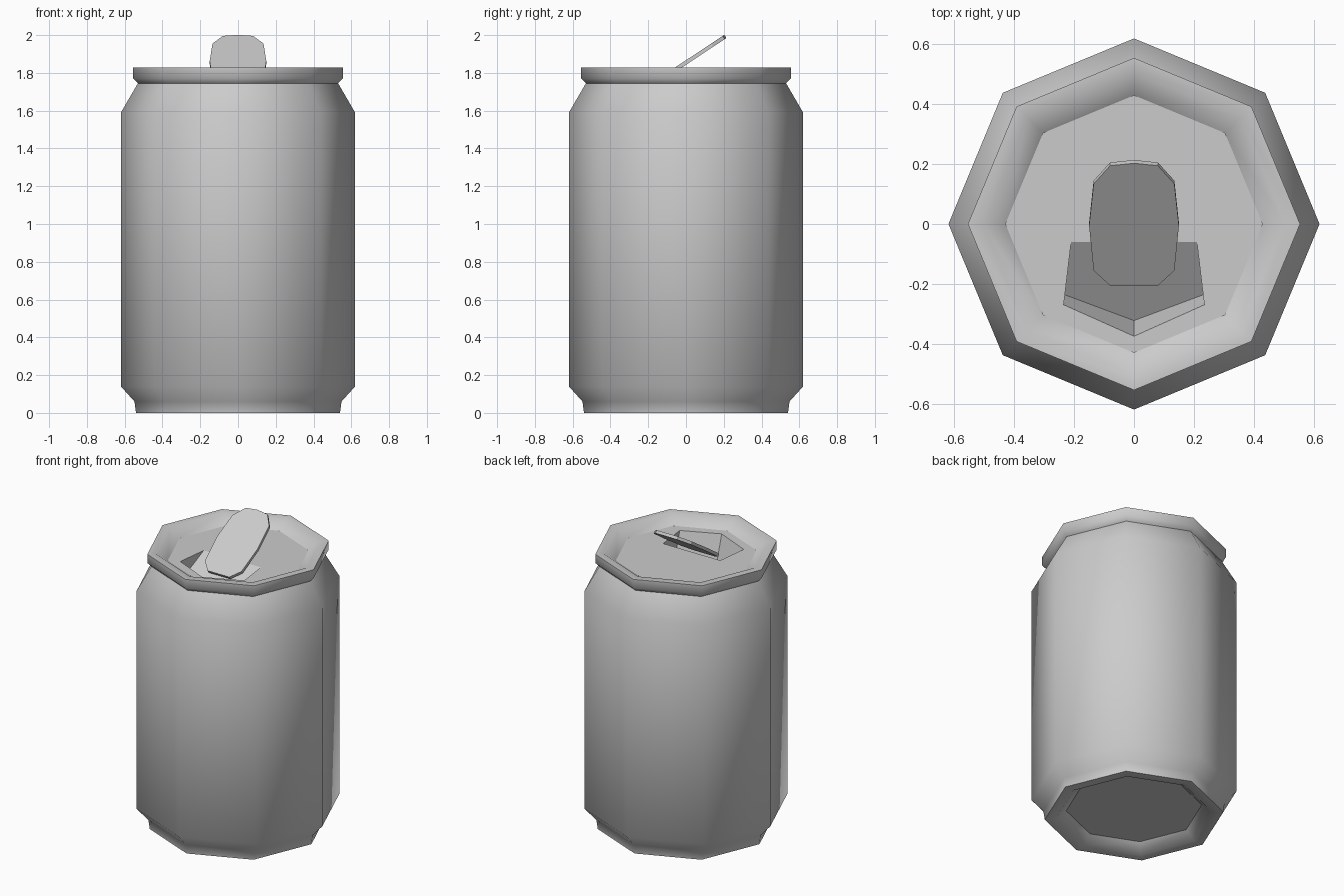
import bpy, bmesh
from math import sin, cos, tau, radians
from mathutils import Matrix, Vector

if "Cube" in bpy.data.objects:
    bpy.data.objects.remove(bpy.data.objects["Cube"])

SIDES = 8


def ring(r, z):
    return [Vector((r * cos(tau * i / SIDES), r * sin(tau * i / SIDES), z)) for i in range(SIDES)]


def make_object(name, verts, faces, smooth_angle=None):
    mesh = bpy.data.meshes.new(name)
    mesh.from_pydata([tuple(v) for v in verts], [], faces)
    obj = bpy.data.objects.new(name, mesh)
    bpy.context.collection.objects.link(obj)
    if smooth_angle:
        bpy.ops.object.select_all(action='DESELECT')
        obj.select_set(True)
        bpy.context.view_layer.objects.active = obj
        bpy.ops.object.shade_smooth_by_angle(angle=radians(smooth_angle))
    return obj


def lathe(name, profile):
    verts = [v for r, z in profile for v in ring(r, z)]
    faces = []
    for k in range(len(profile) - 1):
        for i in range(SIDES):
            j = (i + 1) % SIDES
            a, b = k * SIDES, (k + 1) * SIDES
            faces.append((a + i, a + j, b + j, b + i))
    return make_object(name, verts, faces, 50)


# Can wall: bottom lip, body, shoulder and top rim in one profile
LID_Z, BASE_Z = 1.775, 0.055
lathe("can_body", [
    (0.41, BASE_Z), (0.475, 0.0), (0.54, 0.0), (0.548, 0.06), (0.62, 0.14),
    (0.62, 1.59), (0.53, 1.745), (0.555, 1.77), (0.555, 1.828),
    (0.505, 1.828), (0.43, LID_Z)])

# Recessed base plate
make_object("base_plate", ring(0.41, BASE_Z), [tuple(reversed(range(SIDES)))])

# Lid with an opening whose flap is pushed down about its hinge
TILT = radians(33.5)
HINGE_Y = -0.06
opening = [Vector((x, y, LID_Z)) for x, y in
           [(0.21, HINGE_Y), (0.235, -0.27), (0, -0.375), (-0.235, -0.27), (-0.21, HINGE_Y)]]
pivot = Vector((0, HINGE_Y, LID_Z))
turn = Matrix.Rotation(TILT, 3, 'X')
pushed = [pivot + turn @ (v - pivot) for v in opening[1:4]]
lid_verts = ring(0.43, LID_Z) + opening + pushed      # 0-7, 8-12, 13-15
lid_faces = [
    (0, 1, 2, 3, 4, 12, 8),                           # behind the opening
    (0, 8, 9, 10, 6, 7), (4, 5, 6, 10, 11, 12),       # either side
    (8, 12, 15, 14, 13),                              # pushed-in flap
    (8, 13, 9), (12, 11, 15),                         # pocket sides
    (9, 13, 14, 10), (10, 14, 15, 11)]                # pocket front
make_object("lid", lid_verts, lid_faces)

# Pull tab: rounded plate, tilted parallel to the flap
half = [(0, 0.25), (0.08, 0.24), (0.135, 0.167), (0.15, 0), (0.135, -0.18), (0.08, -0.24)]
outline = half + [(-x, -0.24 if i == 0 else y) for i, (x, y) in enumerate(reversed(half[1:]))]
n = len(outline)
tab_turn = Matrix.Rotation(TILT, 3, 'X')
tab_verts = [tab_turn @ Vector((x, y, z)) + Vector((0, 0, 1.855))
             for z in (-0.01, 0.01) for x, y in outline]
tab_faces = [tuple(range(n)), tuple(reversed(range(n, 2 * n)))]
tab_faces += [(i, n + i, n + (i + 1) % n, (i + 1) % n) for i in range(n)]
make_object("pull_tab", tab_verts, tab_faces)
